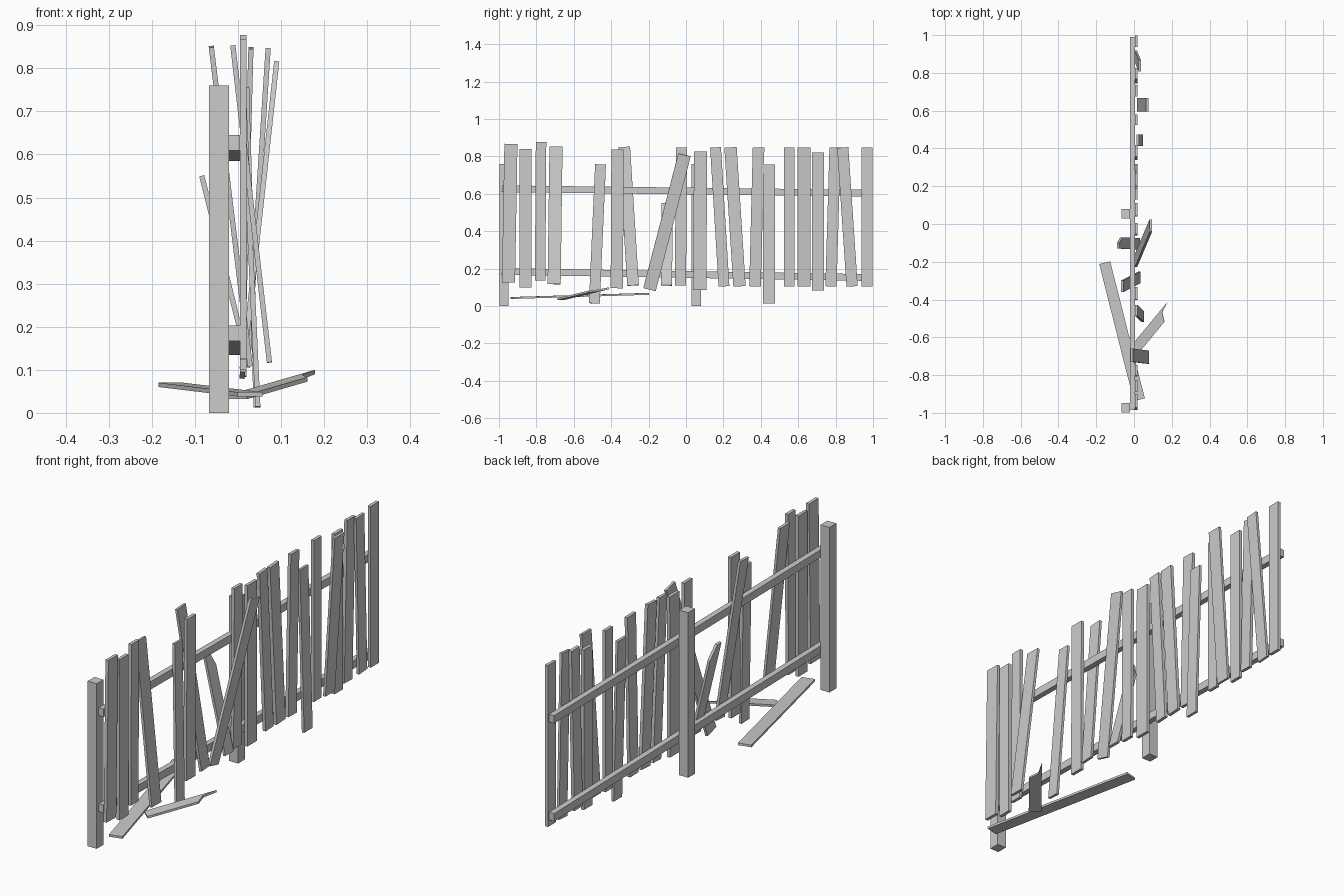
import bpy, bmesh
from mathutils import Vector

cube = bpy.data.objects.get("Cube")
if cube:
    bpy.data.objects.remove(cube, do_unlink=True)

wood = bpy.data.materials.new("weathered_grey_wood")
wood.use_nodes = True
grey = (0.6, 0.6, 0.6, 1)
wood.diffuse_color = grey
wood.node_tree.nodes["Principled BSDF"].inputs["Base Color"].default_value = grey

RECT = [(0, -.5), (0, .5), (1, .5), (1, -.5)]
SNAPPED = [(0, -.5), (0, .5), (.85, .5), (1, 0), (1, -.5)]
SPLINTERED = [(0, -.5), (0, .5), (1, .5), (.8, .25), (.7, -.5)]


def board(name, start, end, width, thick, across, outline=RECT):
    """Extrude an outline (along, across) laid between two end centres."""
    start, end = Vector(start), Vector(end)
    run = end - start
    d = run.normalized()
    side = Vector(across)
    side = (side - d * side.dot(d)).normalized()
    normal = d.cross(side)
    bm = bmesh.new()
    base = [bm.verts.new(start + run * u + side * v * width - normal * thick / 2)
            for u, v in outline]
    face = bm.faces.new(base)
    grown = bmesh.ops.extrude_face_region(bm, geom=[face])
    top = [g for g in grown["geom"] if isinstance(g, bmesh.types.BMVert)]
    bmesh.ops.translate(bm, verts=top, vec=normal * thick)
    bmesh.ops.recalc_face_normals(bm, faces=bm.faces)
    mesh = bpy.data.meshes.new(name)
    bm.to_mesh(mesh)
    bm.free()
    mesh.materials.append(wood)
    obj = bpy.data.objects.new(name, mesh)
    bpy.context.collection.objects.link(obj)
    return obj


Y = (0, 1, 0)

# Posts
for name, y in (("end_post", -.973), ("middle_post", .055)):
    board(name, (-.044, y, 0), (-.044, y, .76), .05, .046, Y)

# Sagging rails
for name, z0, z1 in (("upper_rail", .627, .603), ("lower_rail", .185, .152)):
    board(name, (-.008, -.985, z0), (-.008, .99, z1), .036, .026, (0, 0, 1))

# Pickets: bottom y, top y, bottom z, top z, width
X = .012
upright = [
    (-.949, -.936, .125, .867, .07),
    (-.857, -.857, .1, .84, .064),
    (-.78, -.775, .136, .877, .056),
    (-.37, -.366, .095, .837, .066),
    (-.03, -.024, .11, .848, .06),
    (.075, .077, .085, .825, .07),
    (.203, .158, .105, .848, .058),
    (.286, .238, .105, .848, .066),
    (.369, .388, .105, .848, .062),
    (.553, .553, .105, .848, .056),
    (.706, .706, .083, .82, .062),
    (.775, .797, .105, .848, .06),
    (.968, .968, .105, .848, .06),
]
for i, (y0, y1, z0, z1, w) in enumerate(upright):
    board(f"picket_{i + 1}", (X, y0, z0), (X, y1, z1), w, .015, Y)

# Loose pickets leaning out of line: bottom end, top end, width
leaning = [
    ((.073, -.705, .117), (-.012, -.695, .853), .07),
    ((.046, -.49, .014), (.012, -.457, .757), .058),
    ((.028, -.283, .11), (-.062, -.33, .85), .062),
    ((.01, -.195, .088), (.089, -.008, .808), .068),
    ((.042, .444, .013), (.02, .444, .757), .062),
    ((.022, .631, .105), (.07, .631, .847), .07),
    ((.01, .888, .105), (.03, .838, .847), .06),
]
for i, (a, b, w) in enumerate(leaning):
    board(f"leaning_picket_{i + 1}", a, b, w, .012, Y)
board("snapped_picket", (.025, -.105, .11), (-.084, -.1, .55), .06, .012, Y, SNAPPED)

# Fallen boards on the ground
board("fallen_board", (.028, -.93, .043), (-.155, -.205, .065), .06, .01, (1, .25, 0))
board("splintered_board", (0, -.67, .037), (.2, -.428, .095), .055, .01,
      (-.77, .64, 0), SPLINTERED)
